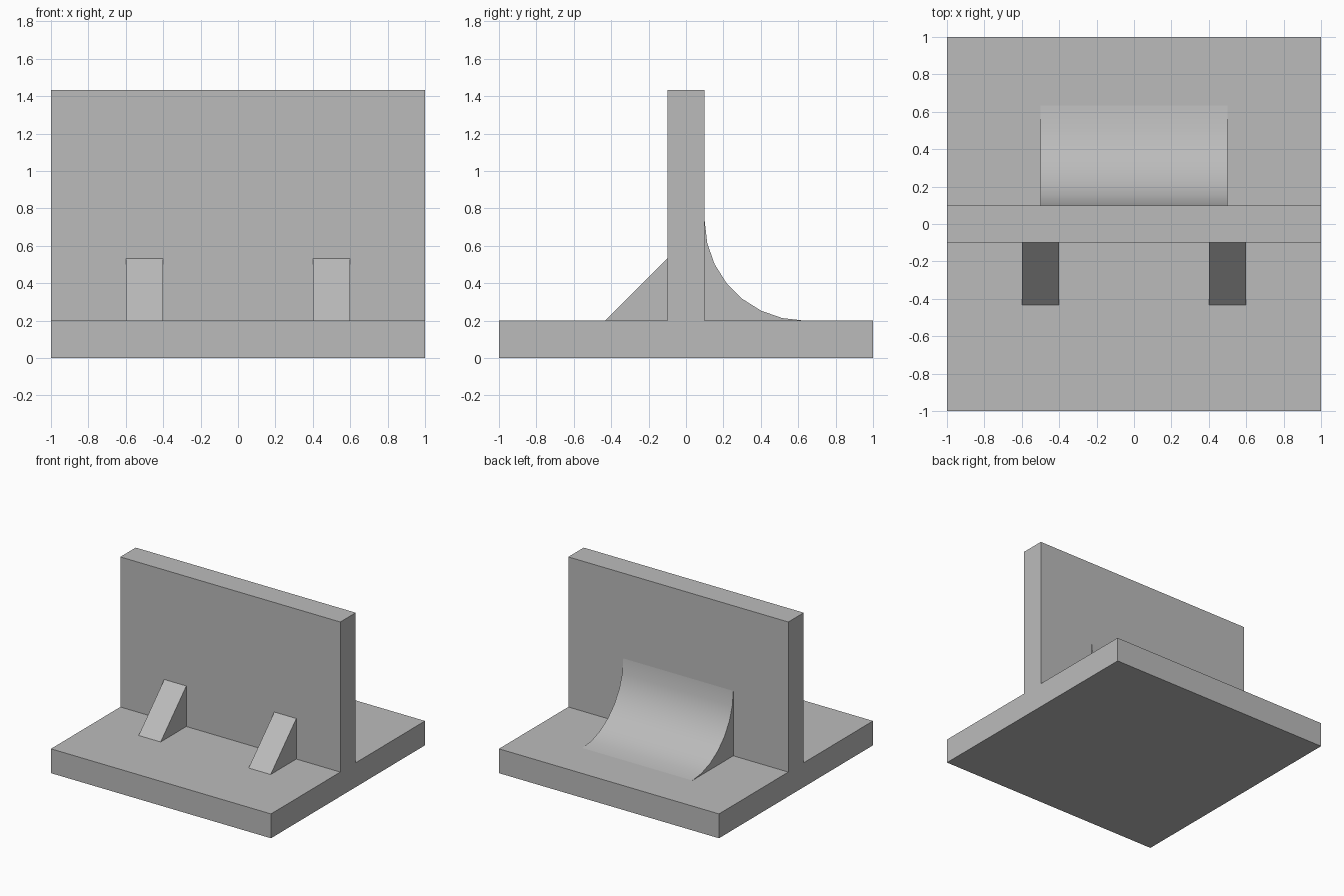
import bpy
import bmesh
import math
from mathutils import Vector

cube = bpy.data.objects.get("Cube")
if cube:
    bpy.data.objects.remove(cube, do_unlink=True)

# One plain grey for every part
grey = bpy.data.materials.new("plain_grey")
grey.use_nodes = True
GREY = (0.5, 0.5, 0.5, 1.0)
grey.diffuse_color = GREY
grey.node_tree.nodes["Principled BSDF"].inputs["Base Color"].default_value = GREY

BASE_TOP = 0.2
WALL_HALF = 0.1


def extrude_profile(name, profile, x_min, x_max):
    """Solid made by sweeping a (y, z) profile along x."""
    bm = bmesh.new()
    face = bm.faces.new([bm.verts.new((x_min, y, z)) for y, z in profile])
    swept = bmesh.ops.extrude_face_region(bm, geom=[face])
    verts = [g for g in swept["geom"] if isinstance(g, bmesh.types.BMVert)]
    bmesh.ops.translate(bm, verts=verts, vec=Vector((x_max - x_min, 0, 0)))
    bmesh.ops.recalc_face_normals(bm, faces=bm.faces)
    mesh = bpy.data.meshes.new(name)
    bm.to_mesh(mesh)
    bm.free()
    mesh.materials.append(grey)
    obj = bpy.data.objects.new(name, mesh)
    bpy.context.collection.objects.link(obj)
    return obj


def rectangle(y0, y1, z0, z1):
    return [(y0, z0), (y1, z0), (y1, z1), (y0, z1)]


# Base plate and upright wall
extrude_profile("base_plate", rectangle(-1, 1, 0, BASE_TOP), -1, 1)
extrude_profile("upright_wall", rectangle(-WALL_HALF, WALL_HALF, BASE_TOP, 1.433), -1, 1)

# Pair of triangular braces on the front
LEG = 0.333
triangle = [(-WALL_HALF, BASE_TOP), (-WALL_HALF, BASE_TOP + LEG), (-WALL_HALF - LEG, BASE_TOP)]
for side, x in (("right", -0.5), ("left", 0.5)):
    extrude_profile(f"{side}_brace", triangle, x - 0.1, x + 0.1)

# Concave quarter-round fillet on the back
RADIUS = 0.533
STEPS = 7
profile = [(WALL_HALF, BASE_TOP)]
for i in range(STEPS + 1):
    a = math.pi / 2 * i / STEPS
    profile.append((WALL_HALF + RADIUS * (1 - math.cos(a)),
                    BASE_TOP + RADIUS * (1 - math.sin(a))))
fillet = extrude_profile("curved_fillet", profile, -0.5, 0.5)
bpy.ops.object.select_all(action="DESELECT")
fillet.select_set(True)
bpy.context.view_layer.objects.active = fillet
bpy.ops.object.shade_smooth_by_angle(angle=math.radians(30))
